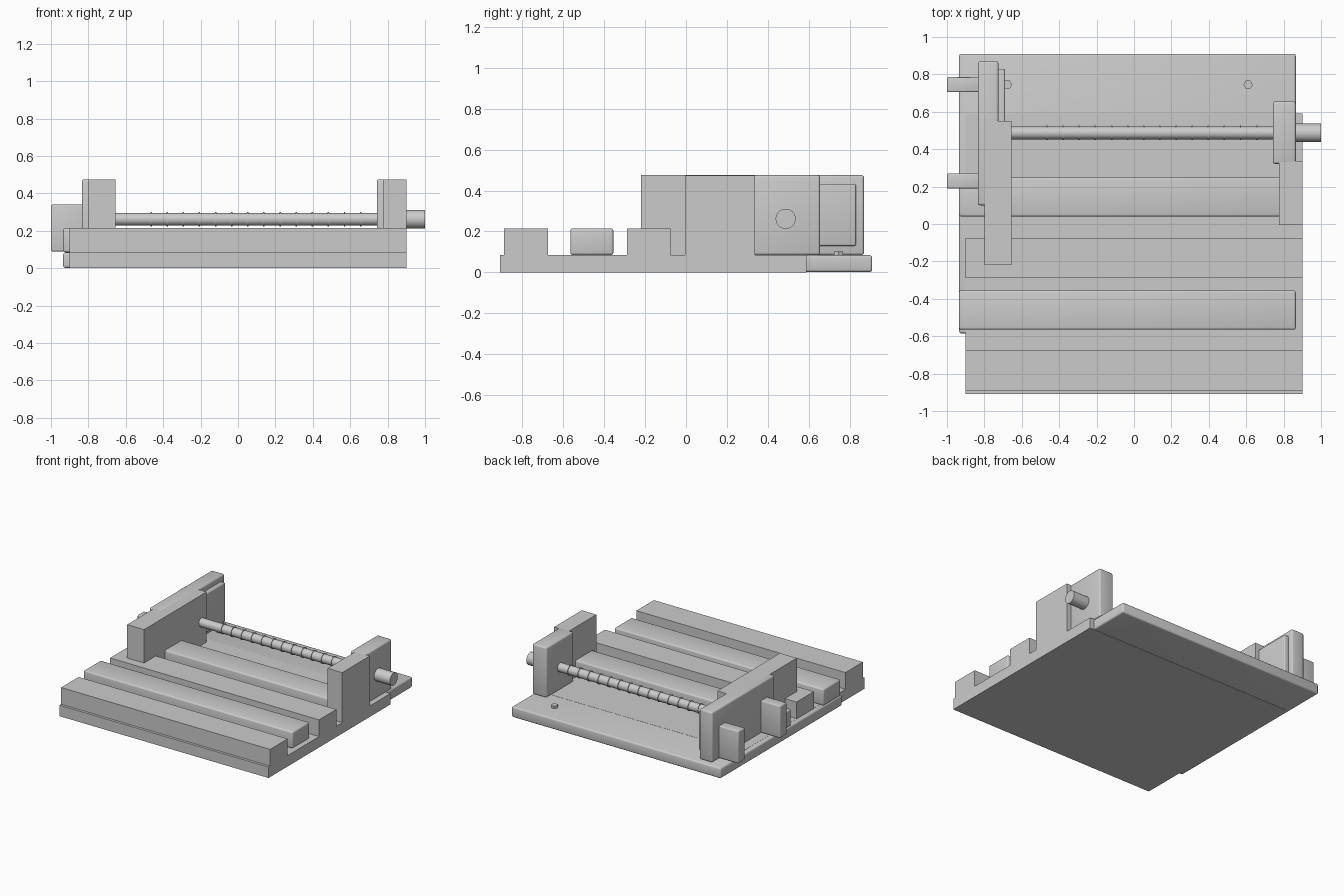
import bpy
from math import radians
from mathutils import Vector

cube = bpy.data.objects.get("Cube")
if cube:
    bpy.data.objects.remove(cube, do_unlink=True)

grey = bpy.data.materials.new("light grey")
grey.use_nodes = True
COLOUR = (0.6, 0.6, 0.6, 1)
grey.diffuse_color = COLOUR
grey.node_tree.nodes["Principled BSDF"].inputs["Base Color"].default_value = COLOUR


def finish(name, bevel=0):
    ob = bpy.context.object
    ob.name = name
    ob.data.materials.append(grey)
    bpy.ops.object.transform_apply(location=False, rotation=True, scale=True)
    if bevel:
        mod = ob.modifiers.new("rounded edges", "BEVEL")
        mod.width = bevel
        mod.segments = 3
        bpy.ops.object.modifier_apply(modifier=mod.name)
    bpy.ops.object.shade_smooth_by_angle(angle=radians(35))
    return ob


def box(name, x, y, z, bevel=0):
    lo, hi = (Vector(c) for c in zip(x, y, z))
    bpy.ops.mesh.primitive_cube_add(size=1, location=(lo + hi) / 2)
    bpy.context.object.scale = hi - lo
    return finish(name, bevel)


def rod(name, x0, x1, radius):
    bpy.ops.mesh.primitive_cylinder_add(
        vertices=32, radius=radius, depth=x1 - x0,
        location=((x0 + x1) / 2, 0.487, 0.262), rotation=(0, radians(90), 0))
    return finish(name)


ROUND = 0.012
FLOOR, BAR_TOP, WALL_TOP = 0.085, 0.215, 0.475
SHARP_X, ROUND_X = (-0.9, 0.9), (-0.935, 0.865)

# Base: sharp front slab overlapped by a rounded rear plate
box("base_slab", SHARP_X, (-0.91, 0.59), (0, FLOOR))
box("base_plate", ROUND_X, (-0.585, 0.91), (0.002, FLOOR - 0.001), ROUND)

# Bars across the bed, alternately sharp and rounded
for i, (y0, y1) in enumerate([(-0.89, -0.675), (-0.565, -0.355),
                              (-0.288, -0.075), (0.04, 0.25)]):
    rounded = i % 2
    box(f"cross_bar_{i + 1}", ROUND_X if rounded else SHARP_X, (y0, y1),
        (FLOOR, BAR_TOP), ROUND if rounded else 0)

# Right-hand wall on the bed (model's own right, -x)
box("right_wall", (-0.8, -0.655), (-0.22, 0.55), (FLOOR, WALL_TOP))
box("right_wall_outer", (-0.835, -0.725), (0.1, 0.87), (FLOOR, WALL_TOP), ROUND)
box("right_wall_panel", (-0.74, -0.69), (0.14, 0.83), (0.13, 0.432), 0.008)
for i, y in enumerate((0.23, 0.745)):
    box(f"side_lug_{i + 1}", (-1, -0.82), (y - 0.04, y + 0.04), (0.09, 0.34), 0.008)

# Left-hand wall (+x)
box("left_wall", (0.775, 0.9), (-0.005, 0.337), (FLOOR, WALL_TOP - 0.001))
box("left_wall_inner", (0.742, 0.865), (0.322, 0.655), (FLOOR, WALL_TOP), ROUND)

# Lead screw with its thread rings and drive end
rod("screw_shaft", -0.72, 0.76, 0.034)
rod("drive_end", 0.8, 1.0, 0.049)
for i in range(14):
    x = -0.465 + 0.0862 * i
    rod(f"thread_ring_{i + 1}", x - 0.004, x + 0.004, 0.039)

# Hex bolt heads on the rear plate
for i, x in enumerate((-0.677, 0.61)):
    bpy.ops.mesh.primitive_cylinder_add(vertices=6, radius=0.025, depth=0.025,
                                        location=(x, 0.745, 0.09),
                                        rotation=(0, 0, radians(30)))
    finish(f"bolt_head_{i + 1}")
